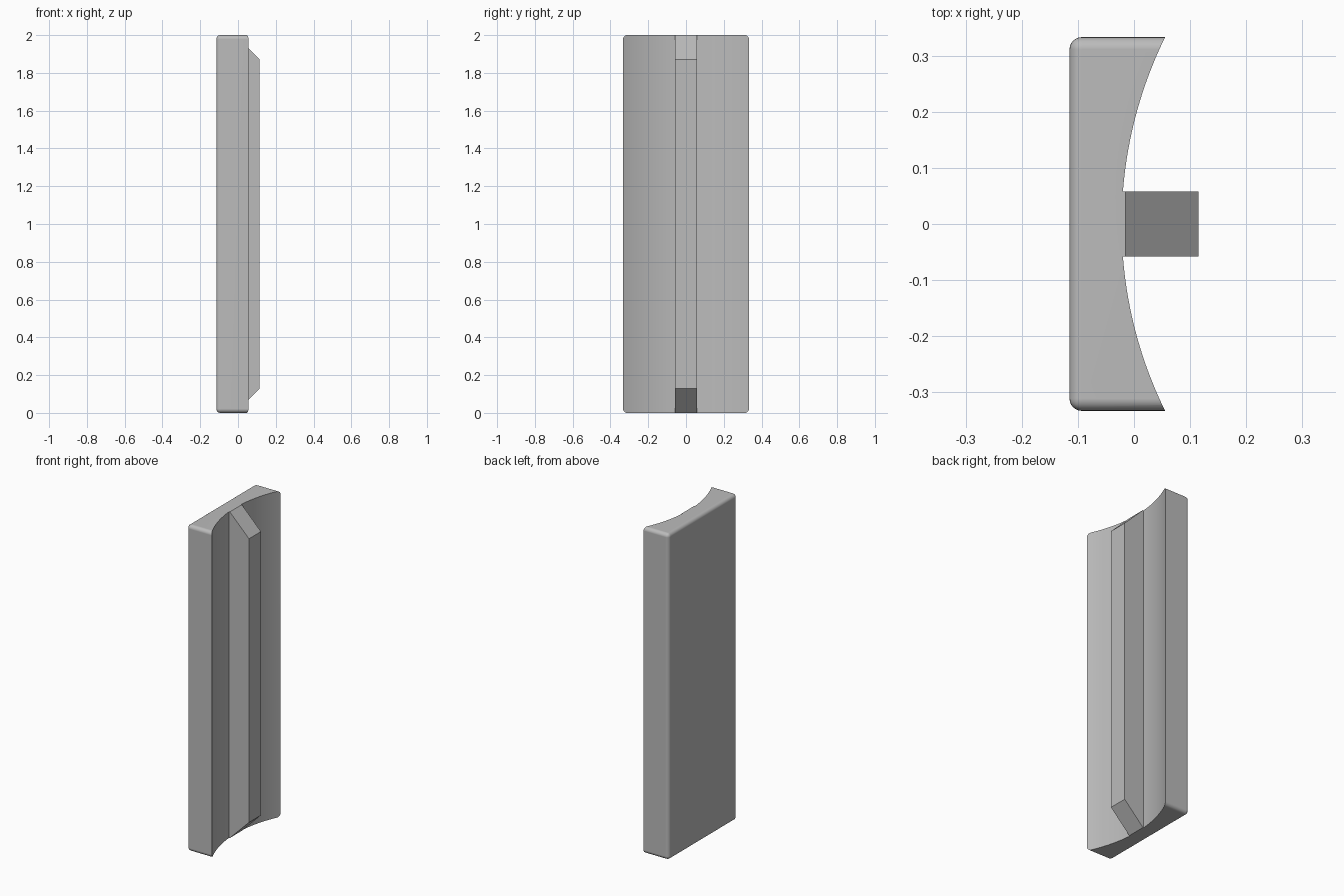
import bpy
import bmesh
import math

if "Cube" in bpy.data.objects:
    bpy.data.objects.remove(bpy.data.objects["Cube"], do_unlink=True)

HEIGHT, HALF_WIDTH = 2.0, 0.333
BACK, RIB_FACE = -0.115, 0.115
RADIUS, AXIS_X = 0.755, 0.733      # hollow of the concave face
RIB_HALF = 0.058

grey = bpy.data.materials.new("plain grey")
grey.use_nodes = True
colour = (0.5, 0.5, 0.5, 1)
grey.diffuse_color = colour
grey.node_tree.nodes["Principled BSDF"].inputs["Base Color"].default_value = colour


def prism(name, outline):
    """Extrude an (x, z) outline symmetrically along y."""
    half = HALF_WIDTH if name == "curved_block" else RIB_HALF
    bm = bmesh.new()
    face = bm.faces.new([bm.verts.new((x, -half, z)) for x, z in outline])
    ext = bmesh.ops.extrude_face_region(bm, geom=[face])
    verts = [v for v in ext["geom"] if isinstance(v, bmesh.types.BMVert)]
    bmesh.ops.translate(bm, verts=verts, vec=(0, 2 * half, 0))
    bmesh.ops.recalc_face_normals(bm, faces=bm.faces)
    return bm


def to_object(name, bm):
    mesh = bpy.data.meshes.new(name)
    bm.to_mesh(mesh)
    bm.free()
    mesh.materials.append(grey)
    obj = bpy.data.objects.new(name, mesh)
    bpy.context.collection.objects.link(obj)
    return obj


# Block: rounded on every edge except those removed by the hollow
front = 0.2
bm = prism("curved_block", [(BACK, 0), (front, 0), (front, HEIGHT), (BACK, HEIGHT)])
edges = [e for e in bm.edges if any(v.co.x < 0 for v in e.verts)]
bmesh.ops.bevel(bm, geom=edges, offset=0.022, segments=6, profile=0.5,
                affect="EDGES", clamp_overlap=True)
block = to_object("curved_block", bm)

# Hollow: a large upright cylinder cut from the block
bpy.ops.mesh.primitive_cylinder_add(vertices=256, radius=RADIUS, depth=HEIGHT + 1,
                                    location=(AXIS_X, 0, HEIGHT / 2))
cutter = bpy.context.object
cutter.name = "hollow_cutter"
cutter.hide_render = True
cutter.data.materials.append(grey)

cut = block.modifiers.new("hollow", "BOOLEAN")
cut.operation, cut.solver, cut.object = "DIFFERENCE", "EXACT", cutter
bpy.ops.object.select_all(action="DESELECT")
block.select_set(True)
bpy.context.view_layer.objects.active = block
bpy.ops.object.modifier_apply(modifier=cut.name)
bpy.data.objects.remove(cutter, do_unlink=True)
bpy.ops.object.shade_smooth_by_angle(angle=math.radians(30))
weighted = block.modifiers.new("even shading", "WEIGHTED_NORMAL")
weighted.keep_sharp = True

# Rib: straight key with sloping ends, rooted in the hollow
slope = 0.13
root, shoulder = -0.03, RIB_FACE - slope
to_object("centre_rib", prism("centre_rib", [
    (root, 0), (shoulder, 0), (RIB_FACE, slope),
    (RIB_FACE, HEIGHT - slope), (shoulder, HEIGHT), (root, HEIGHT)]))
